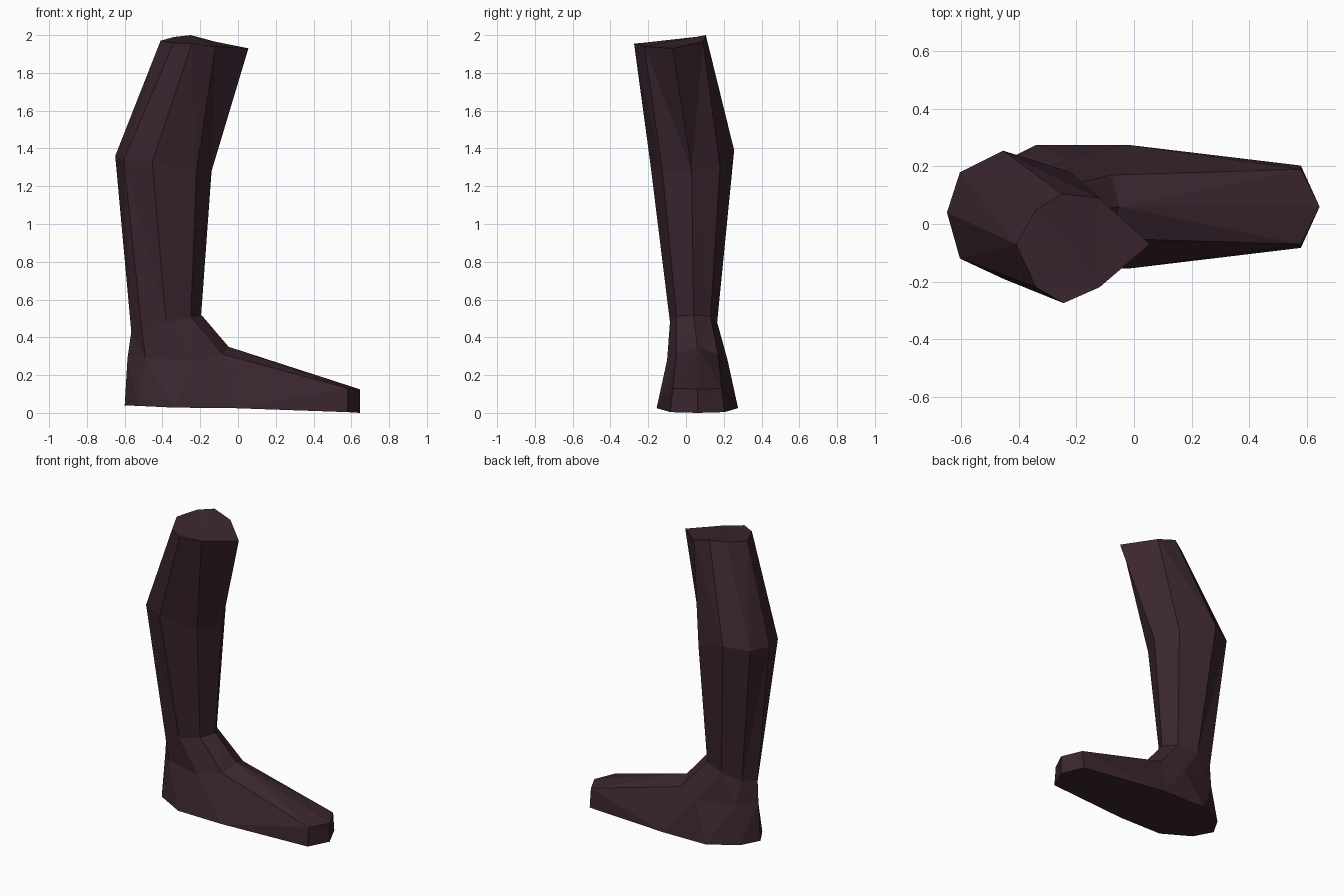
import bpy
import bmesh

cube = bpy.data.objects.get("Cube")
if cube:
    bpy.data.objects.remove(cube, do_unlink=True)

# Single dark plum colour
COLOUR = (0.043, 0.019, 0.028, 1.0)
mat = bpy.data.materials.new("dark plum")
mat.use_nodes = True
mat.diffuse_color = COLOUR
bsdf = mat.node_tree.nodes["Principled BSDF"]
bsdf.inputs["Base Color"].default_value = COLOUR
bsdf.inputs["Roughness"].default_value = 0.8


def mirrored(half, mid_y):
    """Close a half outline (back to front) into a full loop about y = mid_y."""
    other = [(x, 2 * mid_y - y, z) for x, y, z in half[1:-1]]
    return half + other[::-1]


bm = bmesh.new()


def ring(points):
    return [bm.verts.new(p) for p in points]


def bridge(upper, lower):
    """Join two closed loops with the same number of points."""
    n = len(upper)
    for i in range(n):
        j = (i + 1) % n
        bm.faces.new((upper[i], lower[i], lower[j], upper[j]))


# Leg rings run from the back, round the -y side, to the front and back again
top = ring([(-0.41, -0.07, 1.97), (-0.34, -0.22, 1.96), (-0.245, -0.275, 1.955),
            (-0.12, -0.22, 1.94), (0.055, -0.07, 1.93), (-0.12, 0.09, 1.965),
            (-0.25, 0.105, 2.0), (-0.34, 0.05, 1.99)])
calf = ring([(-0.65, 0.04, 1.36), (-0.605, -0.12, 1.34), (-0.455, -0.19, 1.33),
             (-0.22, -0.125, 1.28), (-0.14, 0.03, 1.28), (-0.22, 0.18, 1.30),
             (-0.455, 0.255, 1.39), (-0.605, 0.18, 1.37)])
ankle = ring(mirrored([(-0.565, 0.04, 0.43), (-0.51, -0.05, 0.45), (-0.38, -0.085, 0.48),
                       (-0.25, -0.05, 0.51), (-0.195, 0.04, 0.52)], 0.04))

# Foot: instep ring, toe cap edge and sole outline
instep = ring(mirrored([(-0.585, 0.06, 0.29), (-0.49, -0.045, 0.29), (-0.23, -0.10, 0.28),
                        (-0.08, -0.05, 0.31), (-0.05, 0.06, 0.35)], 0.06))
toe = ring([(0.58, -0.07, 0.13), (0.645, 0.06, 0.125), (0.58, 0.19, 0.13)])
sole = ring(mirrored([(-0.60, 0.06, 0.04), (-0.53, -0.06, 0.037), (-0.34, -0.155, 0.028),
                      (-0.02, -0.155, 0.025), (0.58, -0.083, 0.004), (0.645, 0.06, 0.0)], 0.06))

# Leg shell and its flat top
bridge(top, calf)
bridge(calf, ankle)
bridge(ankle, instep)
bm.faces.new(top)

# Top of the foot, its side walls and the underside
for i in (0, 1):
    bm.faces.new((instep[3 + i], toe[i], toe[i + 1], instep[4 + i]))
bridge(instep[:4] + toe + instep[5:], sole)
bm.faces.new(sole[::-1])

bmesh.ops.triangulate(bm, faces=bm.faces[:], quad_method='SHORT_EDGE')
bmesh.ops.recalc_face_normals(bm, faces=bm.faces[:])

mesh = bpy.data.meshes.new("lower_leg")
bm.to_mesh(mesh)
bm.free()
mesh.materials.append(mat)
leg = bpy.data.objects.new("lower_leg", mesh)
bpy.context.collection.objects.link(leg)
